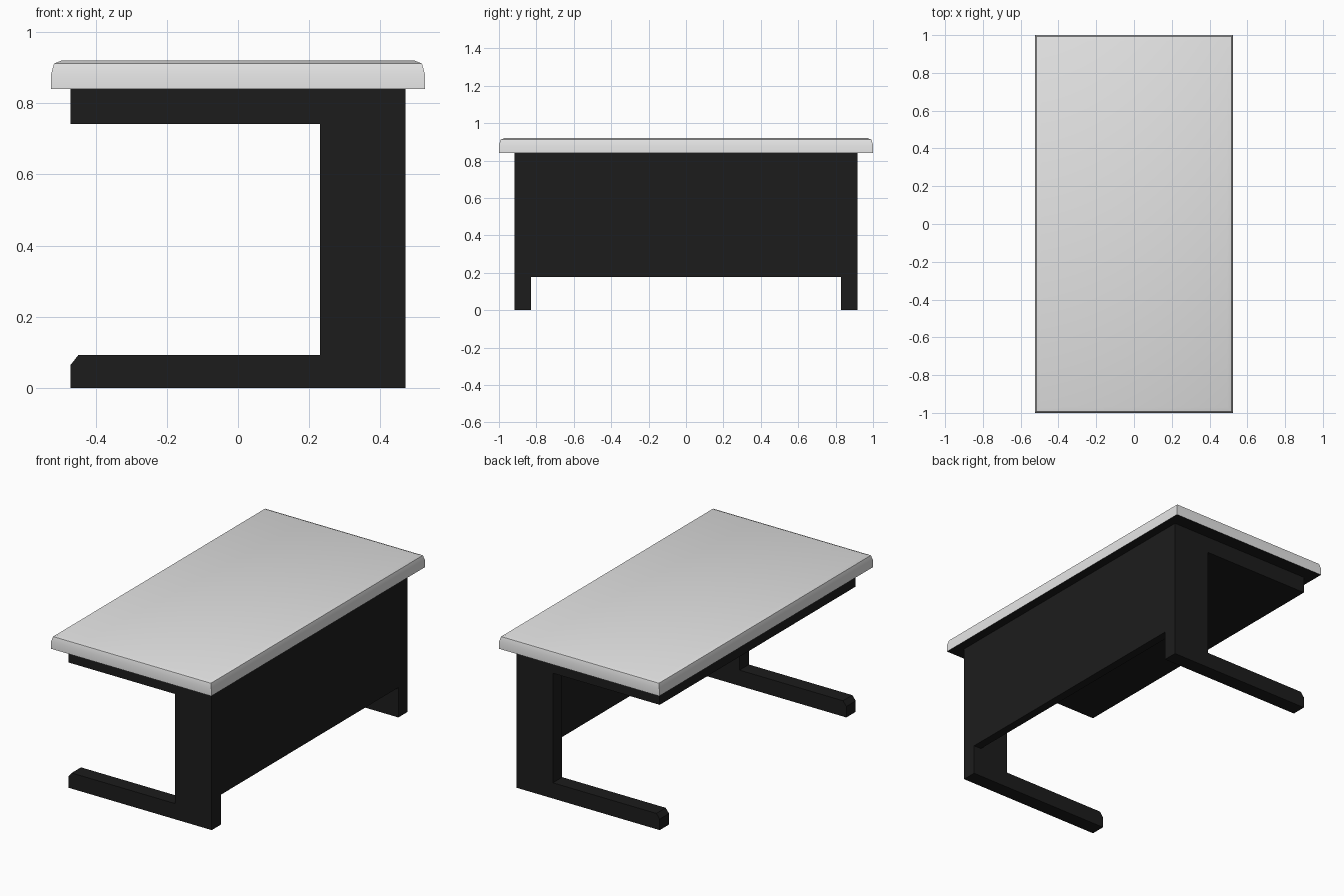
import bpy
import bmesh
import math

old = bpy.data.objects.get("Cube")
if old:
    bpy.data.objects.remove(old, do_unlink=True)


def make_material(name, value):
    mat = bpy.data.materials.new(name)
    mat.use_nodes = True
    colour = (value, value, value, 1)
    mat.diffuse_color = colour
    mat.node_tree.nodes["Principled BSDF"].inputs["Base Color"].default_value = colour
    return mat


def add_object(name, bm, *mats):
    bmesh.ops.recalc_face_normals(bm, faces=bm.faces)
    mesh = bpy.data.meshes.new(name)
    bm.to_mesh(mesh)
    bm.free()
    for mat in mats:
        mesh.materials.append(mat)
    obj = bpy.data.objects.new(name, mesh)
    bpy.context.collection.objects.link(obj)
    return obj


def extrude_profile(name, profile, y0, y1, mat):
    """Extrude an x/z outline along y."""
    bm = bmesh.new()
    face = bm.faces.new([bm.verts.new((x, y0, z)) for x, z in profile])
    result = bmesh.ops.extrude_face_region(bm, geom=[face])
    verts = [v for v in result["geom"] if isinstance(v, bmesh.types.BMVert)]
    bmesh.ops.translate(bm, verts=verts, vec=(0, y1 - y0, 0))
    return add_object(name, bm, mat)


light_grey = make_material("light grey laminate", 0.78)
charcoal = make_material("charcoal metal", 0.0115)

# Desk top: stacked rectangular rings with a rounded upper edge
half_x, half_y = 0.525, 1.0
bm = bmesh.new()
rings = []
for z, inset in [(0.84, 0), (0.882, 0), (0.911, 0.008), (0.92, 0.03)]:
    x, y = half_x - inset, half_y - inset
    rings.append([bm.verts.new(p) for p in
                  [(-x, -y, z), (x, -y, z), (x, y, z), (-x, y, z)]])
for low, high in zip(rings, rings[1:]):
    for i in range(4):
        j = (i + 1) % 4
        bm.faces.new([low[i], low[j], high[j], high[i]])
bm.faces.new(rings[-1])
# Dark underside
underside = bm.faces.new(rings[0][::-1])
underside.material_index = 1
top = add_object("desk_top", bm, light_grey, charcoal)
bpy.ops.object.select_all(action="DESELECT")
top.select_set(True)
bpy.context.view_layer.objects.active = top
bpy.ops.object.shade_smooth_by_angle(angle=math.radians(40))

# C-shaped side frames: foot with a chamfered toe, upright and upper arm
frame = [(0.47, 0), (0.47, 0.84), (-0.47, 0.84), (-0.47, 0.742),
         (0.23, 0.742), (0.23, 0.093), (-0.448, 0.093),
         (-0.47, 0.065), (-0.47, 0)]
for name, side in [("front_frame", -1), ("back_frame", 1)]:
    extrude_profile(name, frame, side * 0.83, side * 0.917, charcoal)

# Modesty panel between the uprights, and the deck between the upper arms
panel = [(0.42, 0.177), (0.47, 0.177), (0.47, 0.84), (0.42, 0.84)]
extrude_profile("modesty_panel", panel, -0.83, 0.83, charcoal)
deck = [(-0.47, 0.742), (0.42, 0.742), (0.42, 0.84), (-0.47, 0.84)]
extrude_profile("under_top_deck", deck, -0.83, 0.83, charcoal)
